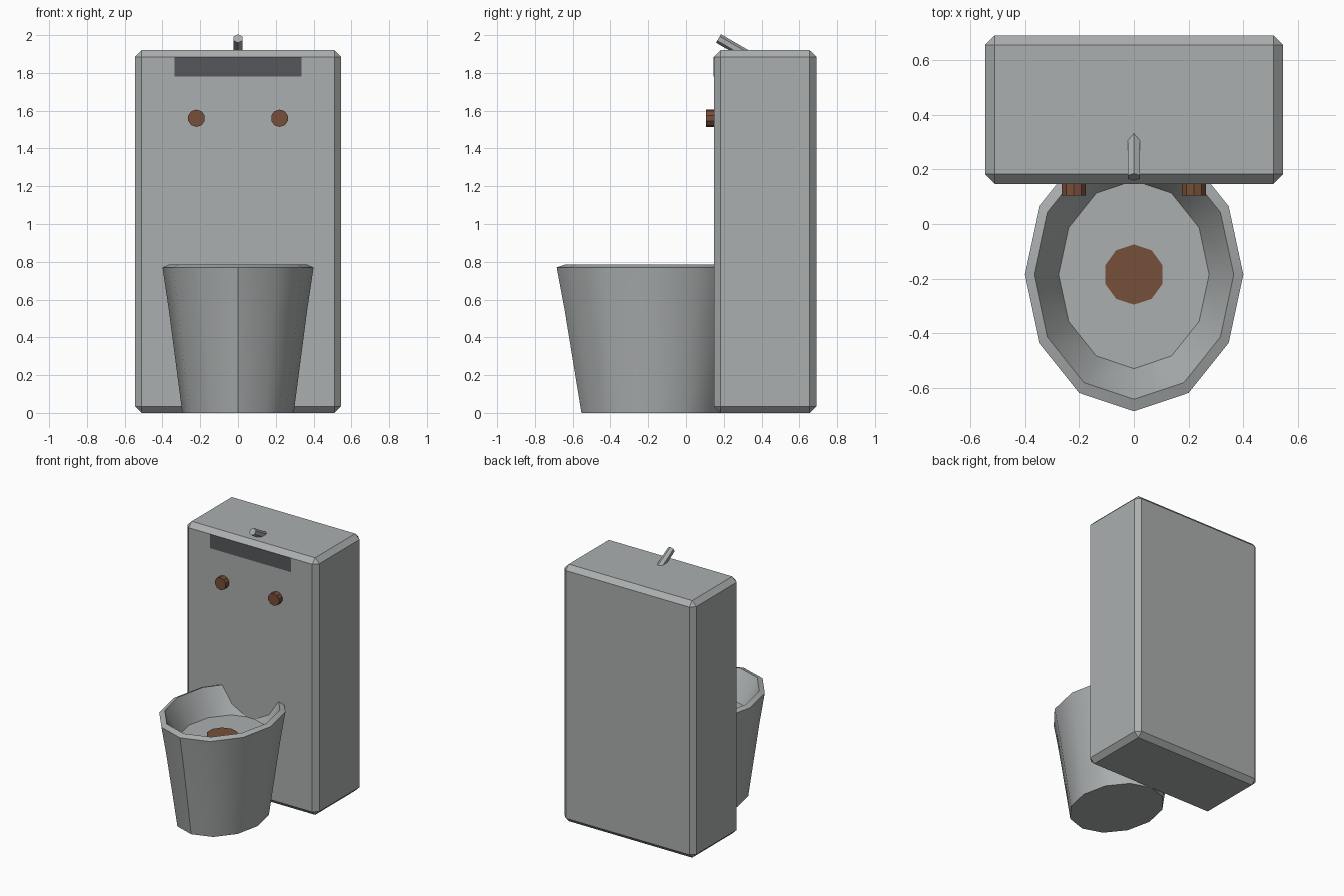
import bpy, bmesh, math
from mathutils import Matrix

if "Cube" in bpy.data.objects:
    bpy.data.objects.remove(bpy.data.objects["Cube"])


def material(name, rgb):
    m = bpy.data.materials.new(name)
    m.diffuse_color = (*rgb, 1)
    m.use_nodes = True
    m.node_tree.nodes["Principled BSDF"].inputs["Base Color"].default_value = m.diffuse_color
    return m


STEEL = material("brushed steel", (0.41, 0.43, 0.43))
RUST = material("rusty brown", (0.18, 0.078, 0.04))
DARK = material("dark grey", (0.09, 0.096, 0.105))


def finish(name, bm, mat, angle=None):
    bmesh.ops.recalc_face_normals(bm, faces=bm.faces)
    me = bpy.data.meshes.new(name)
    bm.to_mesh(me)
    bm.free()
    me.materials.append(mat)
    ob = bpy.data.objects.new(name, me)
    bpy.context.collection.objects.link(ob)
    if angle:
        bpy.ops.object.select_all(action='DESELECT')
        ob.select_set(True)
        bpy.context.view_layer.objects.active = ob
        bpy.ops.object.shade_smooth_by_angle(angle=math.radians(angle))
    return ob


def box(name, lo, hi, mat, bevel=0):
    bm = bmesh.new()
    bmesh.ops.create_cube(bm, size=1)
    for v in bm.verts:
        v.co = [a + (b - a) * (c + 0.5) for a, b, c in zip(lo, hi, v.co)]
    if bevel:
        bmesh.ops.bevel(bm, geom=bm.edges[:], offset=bevel, segments=1,
                        profile=0.5, affect='EDGES')
    return finish(name, bm, mat)


def cylinder(name, center, radius, depth, sides, mat, tilt=0, angle=None):
    """Cylinder with a vertex at the top, its axis tilted about x from vertical."""
    bm = bmesh.new()
    spin = Matrix.Rotation(math.pi / 2, 4, 'Z')
    mtx = Matrix.Translation(center) @ Matrix.Rotation(tilt, 4, 'X') @ spin
    bmesh.ops.create_cone(bm, cap_ends=True, segments=sides, radius1=radius,
                          radius2=radius, depth=depth)
    # put a vertex exactly on the local x axis before spinning
    first = max(bm.verts, key=lambda v: v.co.x)
    bm.transform(Matrix.Rotation(-math.atan2(first.co.y, first.co.x), 4, 'Z'))
    bm.transform(mtx)
    return finish(name, bm, mat, angle)


# Tall cabinet with chamfered edges
box("cabinet", (-0.545, 0.147, 0), (0.545, 0.69, 1.92), STEEL, 0.035)

# Dark strip on the cabinet front
box("front_strip", (-0.335, 0.146, 1.78), (0.335, 0.150, 1.885), DARK)

# Oval bowl: rings of (x radius, height), outside then inside
BOWL_Y, SIDES = -0.185, 12
profile = [(0.295, 0), (0.367, 0.55), (0.4, 0.77), (0.365, 0.785), (0.275, 0.60)]
bm = bmesh.new()
rings = []
for r, z in profile:
    rings.append([bm.verts.new((r * math.cos(t), BOWL_Y + 1.25 * r * math.sin(t), z))
                  for t in (math.tau * i / SIDES for i in range(SIDES))])
for a, b in zip(rings, rings[1:]):
    for i in range(SIDES):
        j = (i + 1) % SIDES
        bm.faces.new((a[i], a[j], b[j], b[i]))
bm.faces.new(rings[0][::-1])
bm.faces.new(rings[-1])
finish("bowl", bm, STEEL, 36)

# Brown water disc at the bottom of the bowl
cylinder("drain", (0, BOWL_Y, 0.601), 0.11, 0.008, 10, RUST)

# Pair of push buttons
for side, x in (("left", -0.22), ("right", 0.22)):
    cylinder(side + "_button", (x, 0.13, 1.56), 0.046, 0.05, 10, RUST,
             tilt=math.pi / 2)

# Spout leaning forward out of the cabinet top
cylinder("spout", (0, 0.25, 1.937), 0.026, 0.18, 6, STEEL,
         tilt=math.radians(60))
